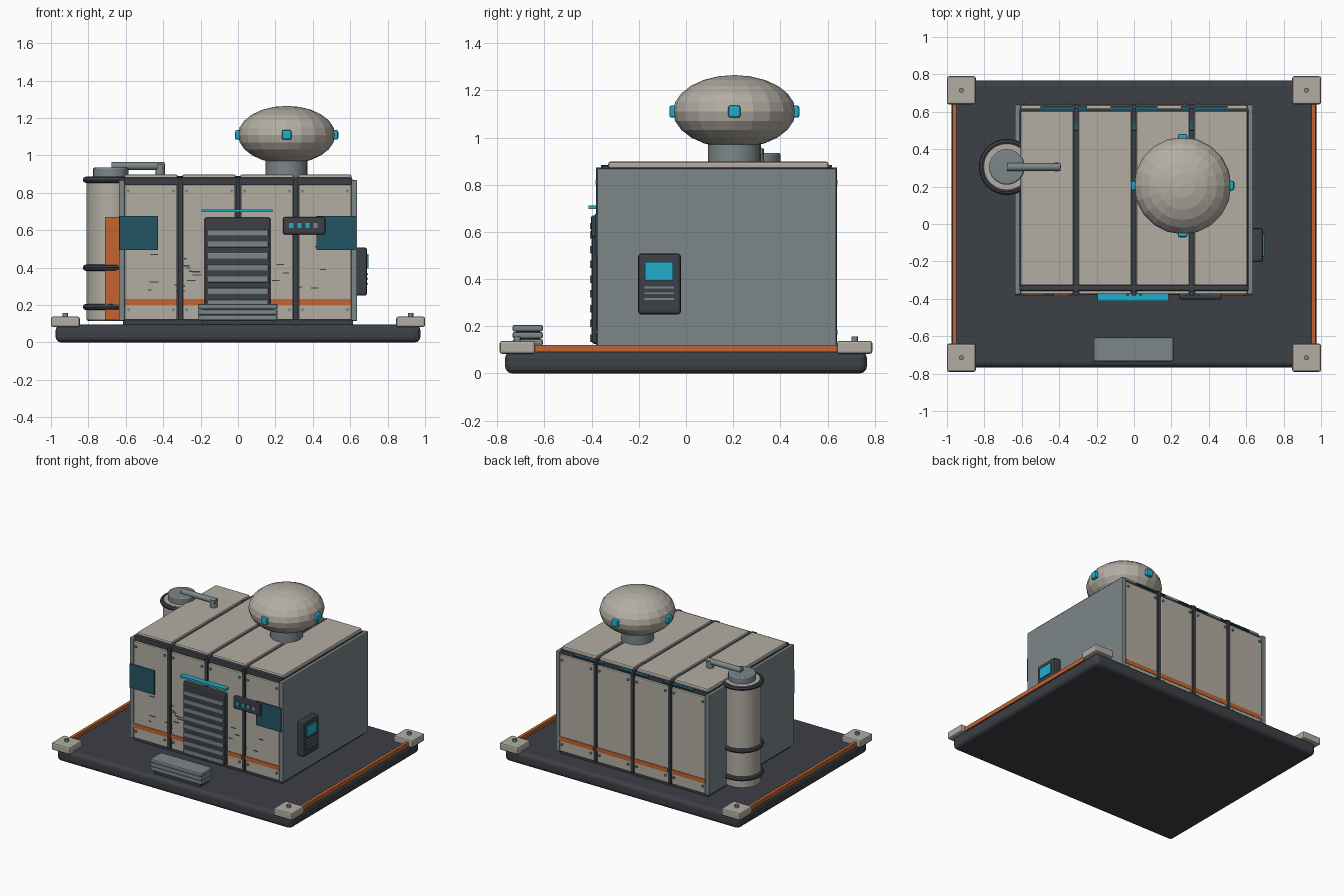
import bpy, math, random
from mathutils import Vector

if "Cube" in bpy.data.objects:
    bpy.data.objects.remove(bpy.data.objects["Cube"])

random.seed(4)


def colour(name, r, g, b):
    m = bpy.data.materials.new(name)
    m.diffuse_color = (r, g, b, 1)
    m.use_nodes = True
    m.node_tree.nodes["Principled BSDF"].inputs["Base Color"].default_value = m.diffuse_color
    return m


BEIGE = colour("warm beige", 0.45, 0.42, 0.37)
DARK = colour("charcoal", 0.045, 0.05, 0.06)
GREY = colour("steel grey", 0.20, 0.24, 0.25)
ORANGE = colour("orange", 0.55, 0.13, 0.03)
CYAN = colour("bright cyan", 0.015, 0.43, 0.60)
TEAL = colour("dark teal", 0.017, 0.09, 0.127)


def box(name, mat, x0, x1, y0, y1, z0, z1, bevel=0.0, segments=2):
    """Box from its limits, with optional rounded edges."""
    bpy.ops.mesh.primitive_cube_add(size=1, location=((x0 + x1) / 2, (y0 + y1) / 2, (z0 + z1) / 2))
    o = bpy.context.object
    o.name = name
    for v in o.data.vertices:
        v.co = Vector((v.co.x * (x1 - x0), v.co.y * (y1 - y0), v.co.z * (z1 - z0)))
    o.data.materials.append(mat)
    if bevel:
        b = o.modifiers.new("rounded edges", 'BEVEL')
        b.width, b.segments = bevel, segments
    return o


def cylinder(name, mat, centre, radius, length, axis='Z', sides=24, bevel=0.0):
    rot = {'Z': (0, 0, 0), 'X': (0, math.pi / 2, 0), 'Y': (math.pi / 2, 0, 0)}[axis]
    bpy.ops.mesh.primitive_cylinder_add(vertices=sides, radius=radius, depth=length,
                                        location=centre, rotation=rot)
    o = bpy.context.object
    o.name = name
    o.data.materials.append(mat)
    if bevel:
        b = o.modifiers.new("rounded edges", 'BEVEL')
        b.width, b.segments, b.limit_method = bevel, 2, 'ANGLE'
    bpy.ops.object.shade_smooth_by_angle()
    return o


# Ground platform with side rails, corner pads and bolts
box("platform", DARK, -0.975, 0.975, -0.767, 0.767, 0.0, 0.095, 0.03, 3)
for sx in (-1, 1):
    box("side_rail", ORANGE, sx * 0.96 - 0.011, sx * 0.96 + 0.011, -0.66, 0.66, 0.09, 0.12)
    for sy in (-1, 1):
        cx, cy = sx * 0.923, sy * 0.715
        box("corner_pad", BEIGE, cx - 0.077, cx + 0.077, cy - 0.075, cy + 0.075, 0.083, 0.138, 0.01)
        cylinder("pad_bolt", GREY, (cx, cy, 0.145), 0.014, 0.025, sides=12)

# Entry steps
for i in range(3):
    z = 0.118 + 0.03 * i
    box("step", GREY, -0.215, 0.212, -0.735, -0.607, z, z + 0.028, 0.008)
box("step_base", DARK, -0.19, 0.19, -0.72, -0.62, 0.09, 0.2)

# Cabin core and end walls
box("cabin_core", DARK, -0.615, 0.615, -0.355, 0.615, 0.09, 0.872)
for sx in (-1, 1):
    a, b = sorted((sx * 0.605, sx * 0.637))
    box("end_wall", GREY, a, b, -0.377, 0.638, 0.115, 0.868, 0.006)

# Four bays of wall and roof panels, with stripes and bolts
FRONT, BACK = -0.375, 0.635
for x0, x1 in ((-0.605, -0.325), (-0.295, -0.015), (0.015, 0.295), (0.325, 0.605)):
    box("roof_panel", BEIGE, x0 - 0.003, x1 + 0.003, -0.33, 0.604, 0.865, 0.898, 0.01)
    for wall, out in ((FRONT, -1), (BACK, 1)):
        a, b = sorted((wall, wall - out * 0.03))
        box("wall_panel", BEIGE, x0, x1, a, b, 0.12, 0.845, 0.006)
        a, b = sorted((wall, wall + out * 0.004))
        box("wall_stripe", ORANGE, x0, x1, a, b, 0.2, 0.232)
        for bx in (x0 + 0.02, x1 - 0.02):
            for bz in (0.175, 0.81):
                cylinder("wall_bolt", GREY, (bx, wall + out * 0.002, bz), 0.009, 0.012, 'Y', 8)

# Seam strips and eave beams
for x in (-0.31, 0, 0.31):
    for y0, y1 in ((FRONT - 0.006, FRONT + 0.02), (BACK - 0.02, BACK + 0.006)):
        box("seam_strip", DARK, x - 0.012, x + 0.012, y0, y1, 0.12, 0.872)
    box("roof_seam", DARK, x - 0.012, x + 0.012, -0.36, 0.62, 0.86, 0.883)
box("front_eave", DARK, -0.61, 0.61, -0.357, -0.328, 0.84, 0.882, 0.006)
box("back_eave", DARK, -0.61, 0.61, 0.59, 0.618, 0.84, 0.872, 0.006)

# Slanted windows under the back eave
for x in (-0.375, 0, 0.375):
    w = box("eave_window", TEAL, x - 0.125, x + 0.125, 0.50, 0.632, 0.872, 0.88)
    w.rotation_euler.x = math.radians(-10)

# Front windows
for x0, x1 in ((-0.633, -0.427), (0.42, 0.628)):
    box("front_window", TEAL, x0, x1, -0.386, -0.378, 0.495, 0.675)

# Slatted door with a light bar above
box("door", DARK, -0.18, 0.175, -0.4, -0.36, 0.125, 0.668, 0.012)
for i in range(8):
    z = 0.15 + 0.0625 * i
    box("door_slat", GREY, -0.165, 0.162, -0.408, -0.39, z - 0.016, z + 0.016, 0.004)
box("door_light", CYAN, -0.195, 0.185, -0.413, -0.374, 0.697, 0.712)

# Front control box with indicator lights
box("control_box", DARK, 0.24, 0.467, -0.403, -0.37, 0.577, 0.67, 0.01)
for i in range(4):
    x = 0.285 + 0.043 * i
    box("indicator", CYAN if i < 3 else GREY, x - 0.011, x + 0.011, -0.408, -0.4, 0.612, 0.638)

# Scuff marks on the front wall
for i in range(20):
    x = random.choice((-1, 1)) * random.uniform(0.2, 0.5)
    z = random.uniform(0.25, 0.52)
    w = random.uniform(0.008, 0.025)
    box("scuff", DARK, x - w, x + w, -0.377, -0.373, z, z + 0.006)

# Right wall terminal with a screen and vents
box("terminal", DARK, 0.62, 0.69, -0.203, -0.022, 0.25, 0.508, 0.012)
box("terminal_screen", CYAN, 0.688, 0.697, -0.174, -0.055, 0.395, 0.473)
for z in (0.315, 0.34, 0.365):
    box("terminal_vent", GREY, 0.688, 0.694, -0.176, -0.05, z - 0.004, z + 0.004)

# Storage tank with bands, cap, stripe and outlet pipe
TX, TY = -0.68, 0.305
cylinder("tank", BEIGE, (TX, TY, 0.5), 0.13, 0.77, bevel=0.01)
for z in (0.19, 0.4, 0.87):
    bpy.ops.mesh.primitive_torus_add(location=(TX, TY, z), major_radius=0.133, minor_radius=0.017,
                                     major_segments=32, minor_segments=8)
    bpy.context.object.name = "tank_band"
    bpy.context.object.data.materials.append(DARK)
    bpy.ops.object.shade_smooth_by_angle()
cylinder("tank_cap", GREY, (TX, TY, 0.905), 0.095, 0.06, bevel=0.008)
box("tank_stripe", ORANGE, -0.711, -0.63, TY - 0.138, TY - 0.12, 0.12, 0.672)
cylinder("outlet_pipe", GREY, (-0.535, TY, 0.943), 0.021, 0.285, 'X', 16)
cylinder("pipe_elbow", GREY, (-0.415, TY, 0.923), 0.025, 0.06, sides=16)

# Faceted dome on a pedestal with four sensors
DX, DY, DZ = 0.26, 0.205, 1.11
cylinder("dome_pedestal", GREY, (DX, DY, 0.935), 0.112, 0.11)
bpy.ops.mesh.primitive_uv_sphere_add(segments=20, ring_count=12, radius=1, location=(DX, DY, DZ))
dome = bpy.context.object
dome.name = "dome"
dome.scale = (0.26, 0.26, 0.155)
dome.data.materials.append(BEIGE)
for dx, dy in ((1, 0), (-1, 0), (0, 1), (0, -1)):
    x, y, h = DX + dx * 0.25, DY + dy * 0.25, 0.026
    box("dome_sensor", CYAN, x - h, x + h, y - h, y + h, DZ - h, DZ + h, 0.01)
